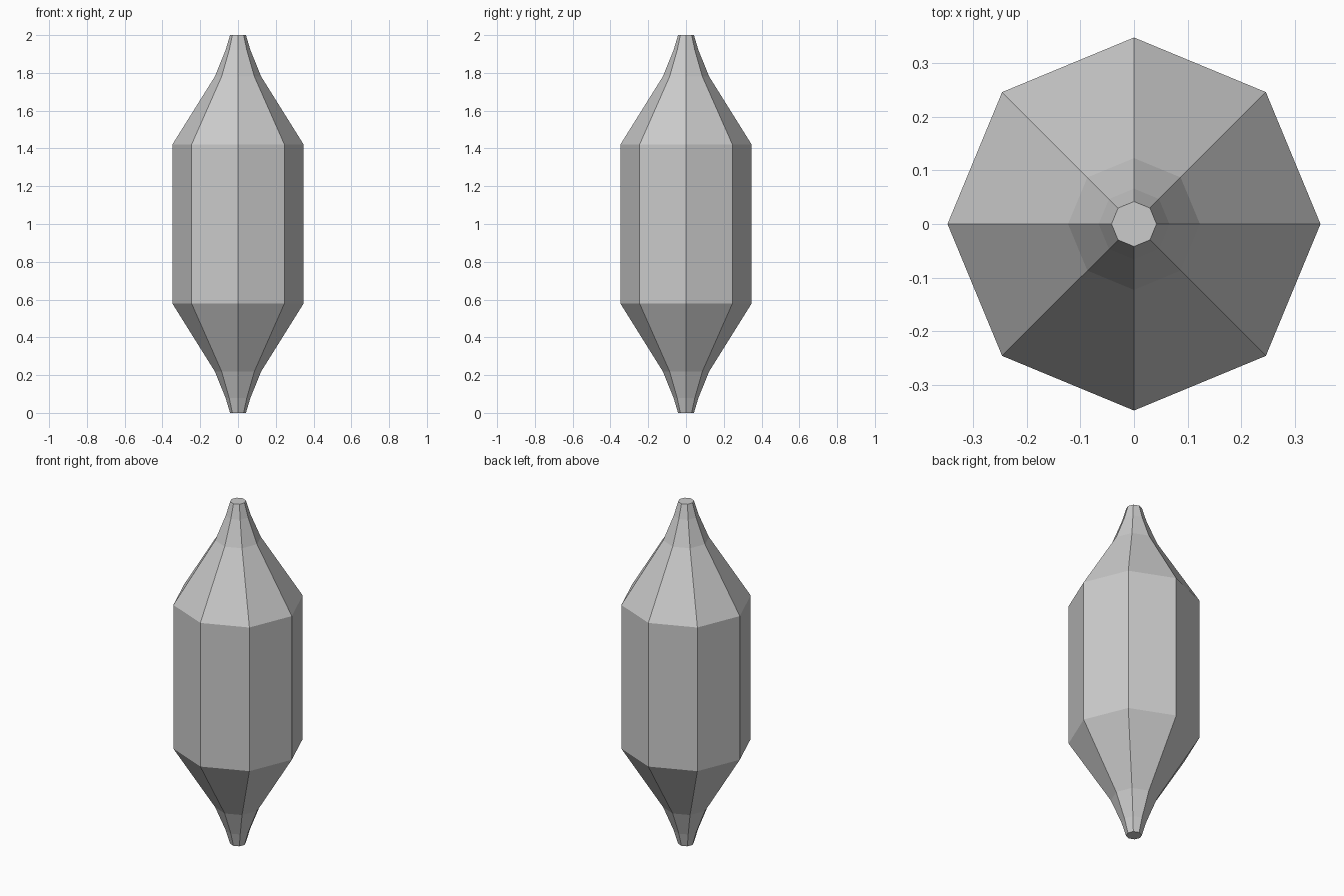
import bpy, bmesh
from math import cos, sin, pi

if "Cube" in bpy.data.objects:
    bpy.data.objects.remove(bpy.data.objects["Cube"])

SIDES = 8
# Lower half of the spindle outline: (radius, height)
half = [(0.042, 0.0), (0.066, 0.08), (0.123, 0.22), (0.348, 0.58)]
profile = half + [(r, 2.0 - z) for r, z in reversed(half)]

# Faceted spindle body with flat end caps
bm = bmesh.new()
rings = [[bm.verts.new((r * cos(2 * pi * i / SIDES), r * sin(2 * pi * i / SIDES), z))
          for i in range(SIDES)] for r, z in profile]
for low, high in zip(rings, rings[1:]):
    for i in range(SIDES):
        j = (i + 1) % SIDES
        bm.faces.new((low[i], low[j], high[j], high[i]))
bm.faces.new(rings[0][::-1])
bm.faces.new(rings[-1])

mesh = bpy.data.meshes.new("spindle_body")
bm.to_mesh(mesh)
bm.free()
bpy.context.collection.objects.link(bpy.data.objects.new("spindle_body", mesh))
